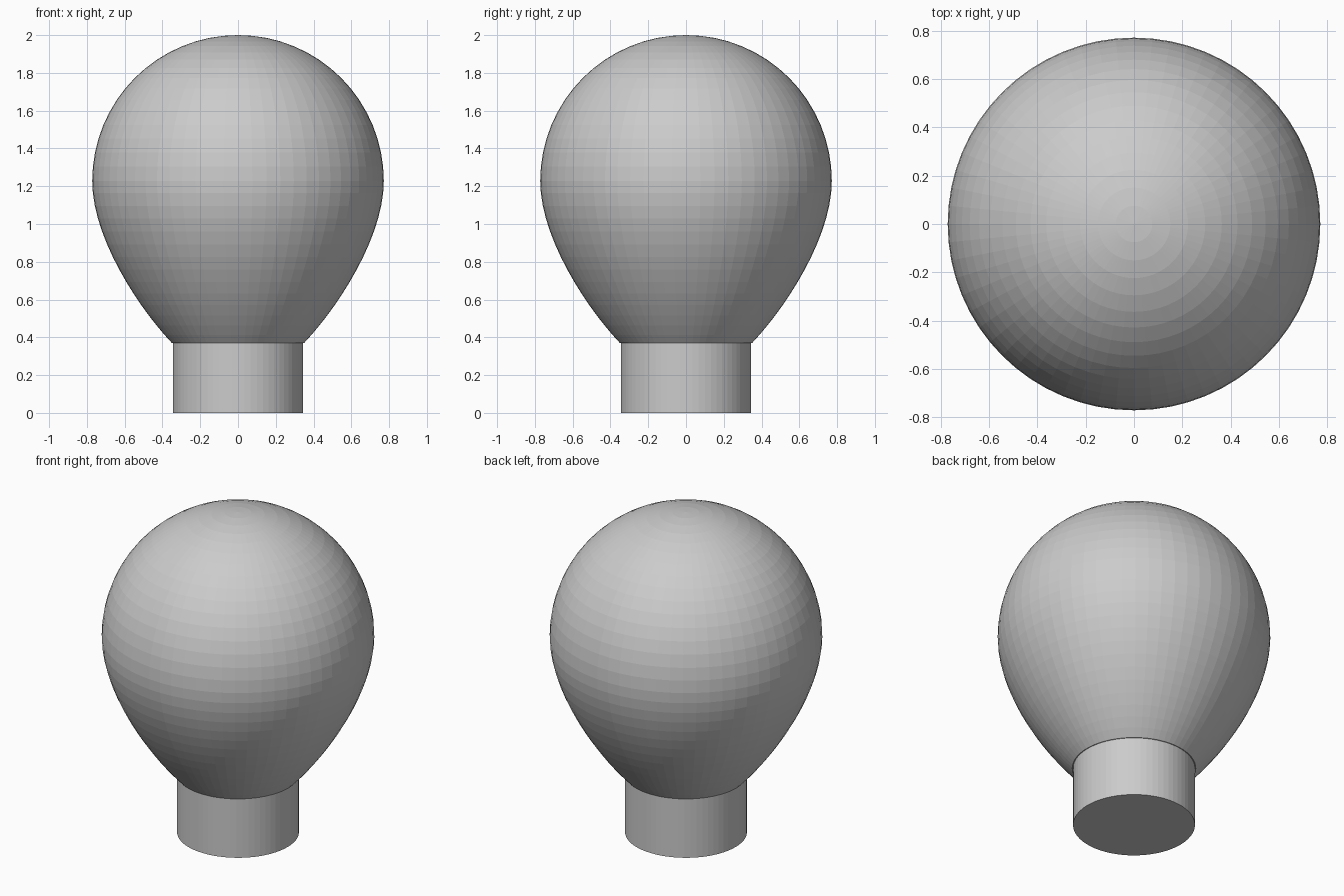
import bpy, bmesh, math

if "Cube" in bpy.data.objects:
    bpy.data.objects.remove(bpy.data.objects["Cube"])

SEGMENTS = 64


def lathe(name, profile):
    """Revolve (radius, z) points round the z axis; zero radius makes a pole."""
    bm = bmesh.new()
    rings = []
    for r, z in profile:
        if r < 1e-6:
            rings.append([bm.verts.new((0, 0, z))] * SEGMENTS)
        else:
            rings.append([bm.verts.new((r * math.cos(2 * math.pi * i / SEGMENTS),
                                        r * math.sin(2 * math.pi * i / SEGMENTS), z))
                          for i in range(SEGMENTS)])
    for a, b in zip(rings, rings[1:]):
        for i in range(SEGMENTS):
            j = (i + 1) % SEGMENTS
            bm.faces.new(list(dict.fromkeys((a[i], a[j], b[j], b[i]))))
    # Close open ends with flat caps
    for ring in (rings[0], rings[-1]):
        if len(set(ring)) > 1:
            bm.faces.new(ring)
    bmesh.ops.recalc_face_normals(bm, faces=bm.faces)
    mesh = bpy.data.meshes.new(name)
    bm.to_mesh(mesh)
    bm.free()
    obj = bpy.data.objects.new(name, mesh)
    bpy.context.collection.objects.link(obj)
    return obj


def bezier(p, t):
    w = ((1 - t) ** 3, 3 * t * (1 - t) ** 2, 3 * t * t * (1 - t), t ** 3)
    return tuple(sum(k * q[a] for k, q in zip(w, p)) for a in (0, 1))


# Bulb: tapering lower curve, then a hemispherical dome
R, MID = 0.772, 1.228
taper = [(0.35, 0.37), (0.53, 0.56), (R, 0.93), (R, MID)]
profile = [bezier(taper, i / 14) for i in range(14)]
profile += [(R * math.cos(math.pi / 32 * i), MID + R * math.sin(math.pi / 32 * i))
            for i in range(17)]
lathe("bulb", profile)

# Neck: plain cylinder under the bulb
lathe("neck", [(0.345, 0), (0.345, 0.37)])
